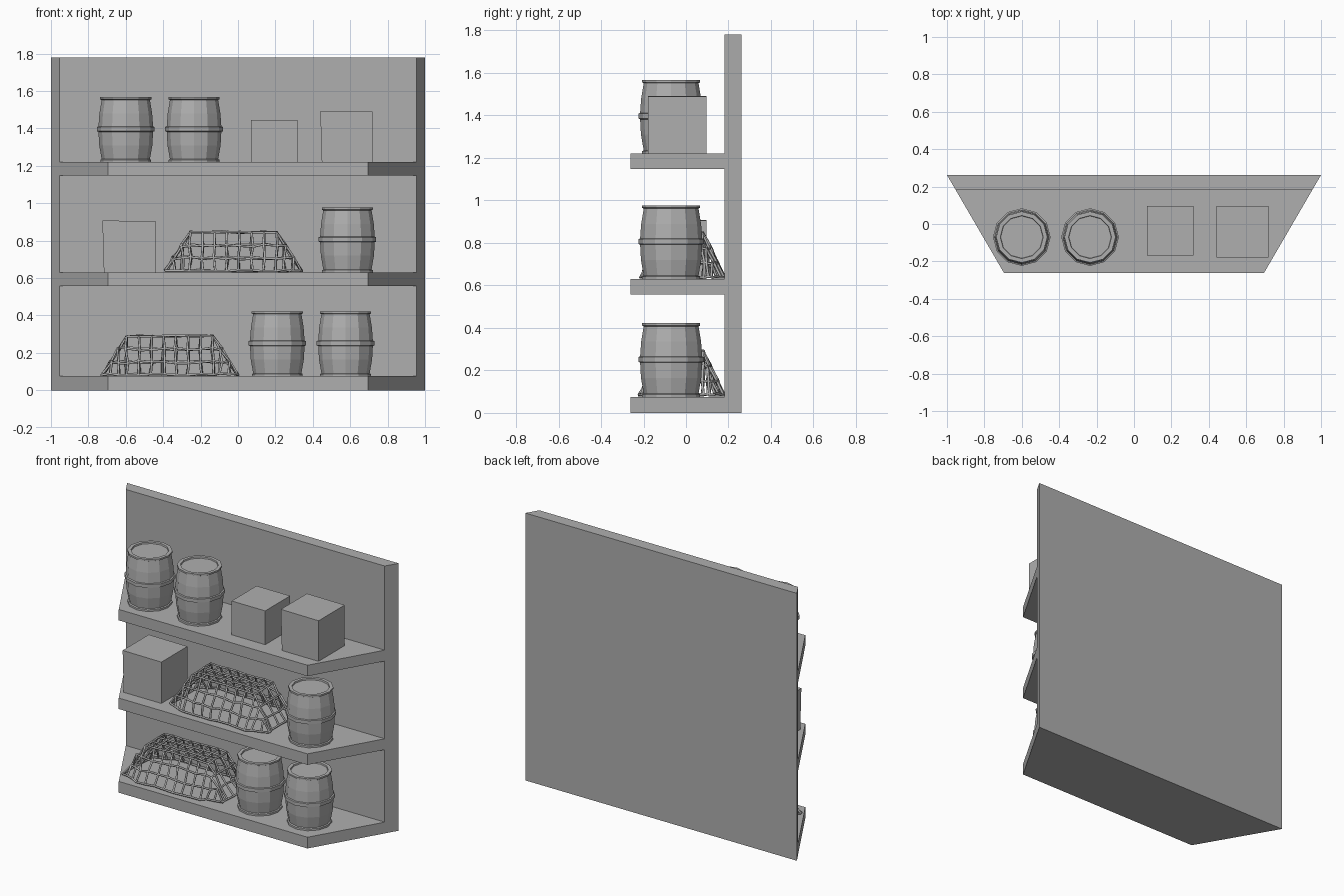
import bpy, bmesh, math, random

random.seed(4)
cube = bpy.data.objects.get("Cube")
if cube:
    bpy.data.objects.remove(cube)

GREY = (0.43, 0.43, 0.43, 1)
grey = bpy.data.materials.new("plain_grey")
grey.use_nodes = True
grey.diffuse_color = GREY
grey.node_tree.nodes["Principled BSDF"].inputs["Base Color"].default_value = GREY

BACK, FRONT, PANEL = 0.262, -0.262, 0.182
SHELF_TOPS = (0.075, 0.63, 1.22)


def add(name, data):
    data.materials.append(grey)
    obj = bpy.data.objects.new(name, data)
    bpy.context.collection.objects.link(obj)
    return obj


def mesh_object(name, bm):
    bmesh.ops.recalc_face_normals(bm, faces=bm.faces)
    mesh = bpy.data.meshes.new(name)
    bm.to_mesh(mesh)
    bm.free()
    return add(name, mesh)


def half_width(y):
    """Half width of the tapering plan at depth y."""
    return 0.695 + (1 - 0.695) * (y - FRONT) / (BACK - FRONT)


def tapered_slab(name, y0, y1, z0, z1):
    bm = bmesh.new()
    plan = [(-half_width(y0), y0), (half_width(y0), y0),
            (half_width(y1), y1), (-half_width(y1), y1)]
    face = bm.faces.new([bm.verts.new((x, y, z0)) for x, y in plan])
    top = bmesh.ops.extrude_face_region(bm, geom=[face])["geom"]
    for v in top:
        if isinstance(v, bmesh.types.BMVert):
            v.co.z = z1
    mesh_object(name, bm)


def barrel(name, x, z, y=-0.07, sides=12):
    # Rims, bulging staves, middle hoop and sunken lid
    profile = [(0.136, 0), (0.136, 0.012), (0.129, 0.016), (0.142, 0.09),
               (0.146, 0.162), (0.154, 0.165), (0.154, 0.188), (0.146, 0.191),
               (0.141, 0.26), (0.129, 0.332), (0.137, 0.336), (0.137, 0.347),
               (0.115, 0.347), (0.113, 0.338)]
    bm = bmesh.new()
    rings = []
    for r, h in profile:
        rings.append([bm.verts.new((r * math.cos(i * math.tau / sides),
                                    r * math.sin(i * math.tau / sides), h))
                      for i in range(sides)])
    for low, high in zip(rings, rings[1:]):
        for i in range(sides):
            j = (i + 1) % sides
            bm.faces.new((low[i], low[j], high[j], high[i]))
    bm.faces.new(rings[0])
    bm.faces.new(rings[-1])
    mesh_object(name, bm).location = (x, y, z)


def crate(name, x0, x1, y0, y1, z0, z1, lean=0.0):
    bm = bmesh.new()
    bmesh.ops.create_cube(bm, size=1)
    for v in bm.verts:
        left, high = v.co.x < 0, v.co.z > 0
        v.co.x = (x0 - (lean if high else 0)) if left else x1
        v.co.y = y1 if v.co.y > 0 else y0
        v.co.z = (z1 + (lean / 4 if left else 0)) if high else z0
    mesh_object(name, bm)


def rope_net(name, x, z, y=-0.02, height=0.215):
    # Square-meshed net draped into a sloping, flat-topped heap
    skirt, across, deep = 3, 7, 3

    def drape(i, count, half, spread):
        inside = min(max(i - skirt, 0), count)
        beyond = i - skirt - inside
        return (inside / count * 2 - 1) * half + beyond / skirt * spread, abs(beyond)

    def knot(i, j):
        px, dx = drape(i, across, 0.23, 0.13)
        py, dy = drape(j, deep, 0.1, 0.095)
        # The corners bunch inwards
        py *= 1 - 0.25 * min(dx, dy) / skirt
        fall = max(dx, dy) / skirt
        loose = 0.008 if fall else 0.003
        wobble = [random.uniform(-loose, loose) for _ in range(3)]
        pz = 0.007 + (height - 0.007) * (1 - fall) + wobble[2]
        return (px + wobble[0], py + wobble[1], max(pz, 0.007))

    nx, ny = across + 2 * skirt + 1, deep + 2 * skirt + 1
    grid = [[knot(i, j) for j in range(ny)] for i in range(nx)]
    curve = bpy.data.curves.new(name, "CURVE")
    curve.dimensions = "3D"
    curve.bevel_depth = 0.0065
    curve.bevel_resolution = 1
    curve.use_fill_caps = True
    for strand in grid + [list(s) for s in zip(*grid)]:
        spline = curve.splines.new("POLY")
        spline.points.add(len(strand) - 1)
        for point, co in zip(spline.points, strand):
            point.co = (*co, 1)
    add(name, curve).location = (x, y, z)


# Back panel and shelves
tapered_slab("back_panel", PANEL, BACK, 0, 1.78)
for label, top in zip(("bottom", "middle", "top"), SHELF_TOPS):
    tapered_slab(label + "_shelf", FRONT, PANEL, max(top - 0.073, 0) if top > 0.1 else 0, top)

low, mid, high = SHELF_TOPS

# Bottom shelf goods
rope_net("bottom_net", -0.365, low)
barrel("bottom_barrel_inner", 0.21, low)
barrel("bottom_barrel_outer", 0.575, low)

# Middle shelf goods
crate("middle_crate", -0.717, -0.44, -0.178, 0.097, mid, 0.905, 0.008)
rope_net("middle_net", -0.025, mid)
barrel("middle_barrel", 0.585, mid)

# Top shelf goods
barrel("top_barrel_outer", -0.6, high)
barrel("top_barrel_inner", -0.235, high)
crate("top_crate_small", 0.07, 0.318, -0.168, 0.095, high, 1.445)
crate("top_crate_large", 0.448, 0.718, -0.178, 0.097, high, 1.49, 0.008)
